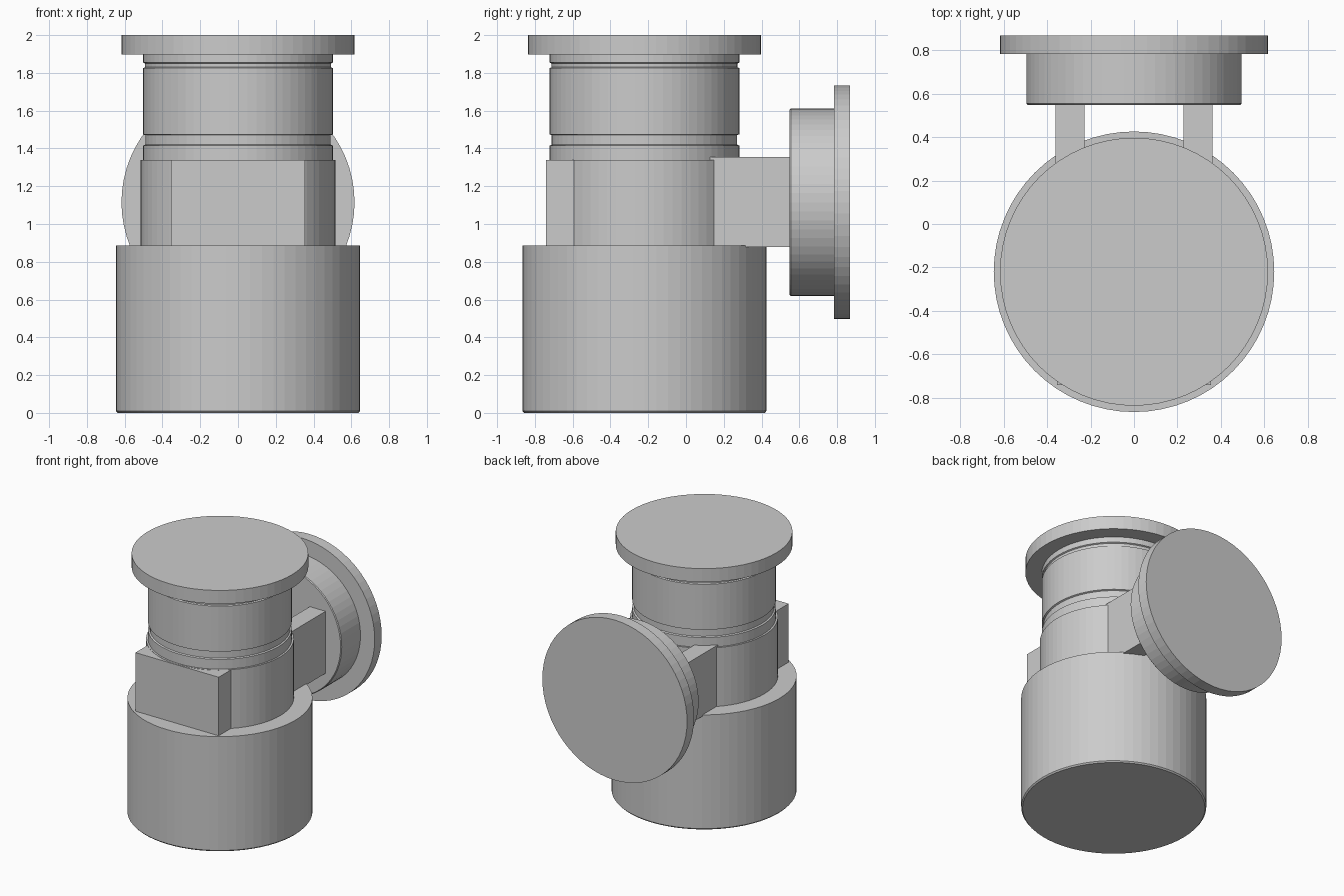
import bpy, bmesh
from math import cos, sin, tau, radians
from mathutils import Matrix

if "Cube" in bpy.data.objects:
    bpy.data.objects.remove(bpy.data.objects["Cube"])

SIDES = 64
AXIS_Y = -0.22


def lathe(name, profile, matrix):
    """Closed solid of revolution from (radius, height) pairs."""
    bm = bmesh.new()
    rings = [[bm.verts.new((r * cos(tau * i / SIDES), r * sin(tau * i / SIDES), h))
              for i in range(SIDES)] for r, h in profile]
    for a, b in zip(rings, rings[1:]):
        for i in range(SIDES):
            j = (i + 1) % SIDES
            bm.faces.new((a[i], a[j], b[j], b[i]))
    bm.faces.new(rings[0][::-1])
    bm.faces.new(rings[-1])
    bm.transform(matrix)
    return finish(name, bm)


def box(name, lo, hi):
    bm = bmesh.new()
    bmesh.ops.create_cube(bm, size=1)
    for v in bm.verts:
        v.co = [l + (c + 0.5) * (h - l) for c, l, h in zip(v.co, lo, hi)]
    return finish(name, bm)


def finish(name, bm):
    bmesh.ops.recalc_face_normals(bm, faces=bm.faces)
    mesh = bpy.data.meshes.new(name)
    bm.to_mesh(mesh)
    bm.free()
    ob = bpy.data.objects.new(name, mesh)
    bpy.context.collection.objects.link(ob)
    return ob


upright = Matrix.Translation((0, AXIS_Y, 0))
backward = Matrix.Translation((0, 0, 1.115)) @ Matrix.Rotation(radians(-90), 4, 'X')

# Main body: base drum, collar, grooved neck and top flange
lathe("main_body", [
    (0.637, 0), (0.646, 0.01), (0.646, 0.887),
    (0.516, 0.887), (0.516, 1.34),
    (0.502, 1.34), (0.502, 1.415), (0.491, 1.42), (0.491, 1.47), (0.502, 1.475),
    (0.502, 1.825), (0.493, 1.83), (0.493, 1.85), (0.502, 1.855), (0.502, 1.897),
    (0.617, 1.897), (0.617, 2.0)], upright)

# Flat pad on the front of the collar
box("front_pad", (-0.355, -0.742, 0.88), (0.355, AXIS_Y, 1.338))

# Rear arms carrying the side cap
for side, x in (("left", -0.295), ("right", 0.295)):
    box(side + "_arm", (x - 0.067, 0.12, 0.877), (x + 0.067, 0.56, 1.355))

# Side cap with its flange
lathe("side_cap", [
    (0.49, 0.549), (0.496, 0.555), (0.496, 0.783),
    (0.617, 0.783), (0.617, 0.868)], backward)
